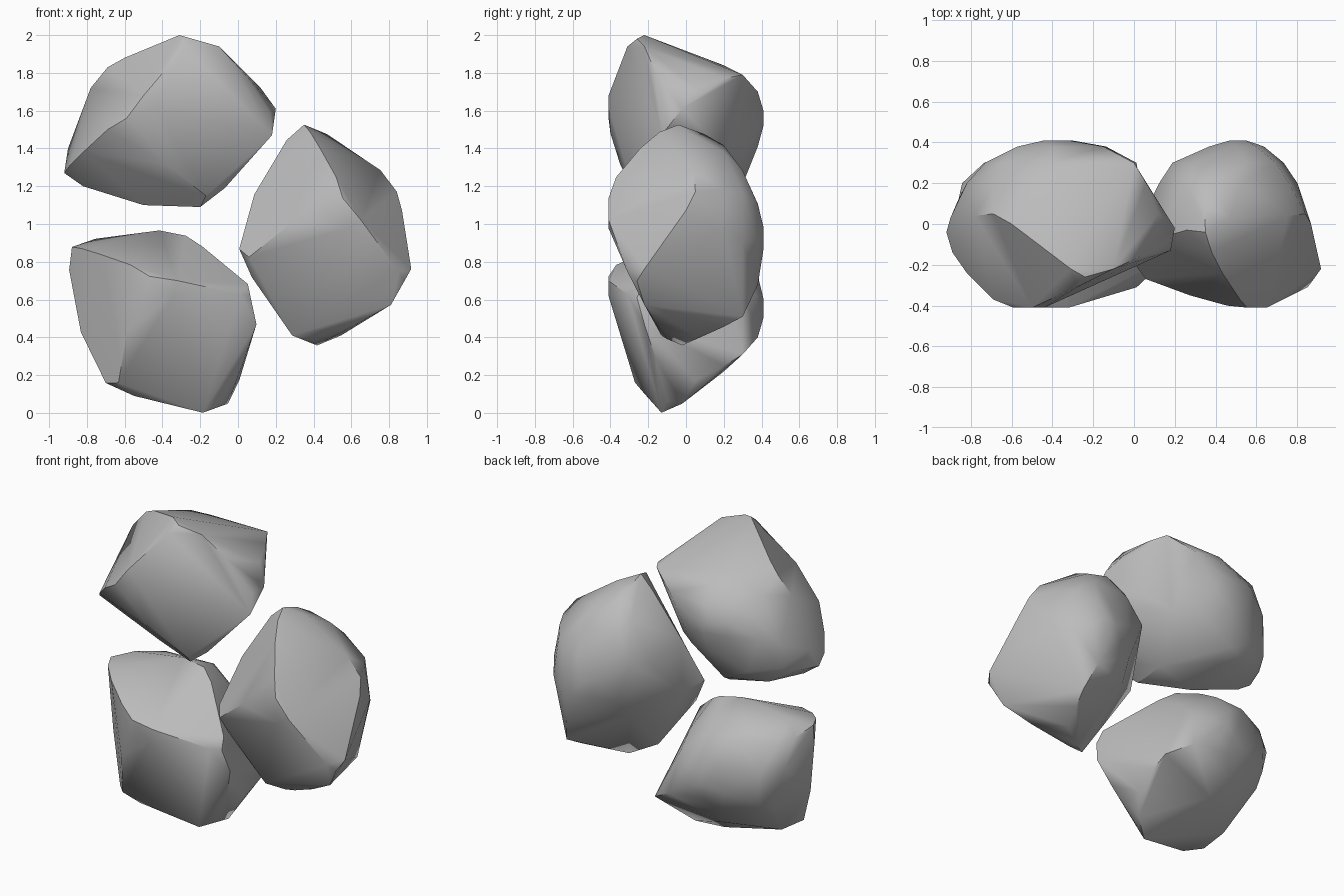
import bpy
import bmesh
from math import radians
from mathutils import Vector

default_cube = bpy.data.objects.get("Cube")
if default_cube:
    bpy.data.objects.remove(default_cube, do_unlink=True)

# Single stone colour
stone_grey = bpy.data.materials.new("stone_grey")
stone_grey.use_nodes = True
colour = (0.5, 0.5, 0.5, 1)
stone_grey.diffuse_color = colour
shader = next(node for node in stone_grey.node_tree.nodes if node.type == "BSDF_PRINCIPLED")
shader.inputs["Base Color"].default_value = colour
shader.inputs["Roughness"].default_value = 0.8

# Corners of the chiselled front facets, in hundredths (x, depth, height)
front_corners = [
    # blunt nose
    (-19, -41, -1), (-10, -41, 11), (-4, -41, 5), (-10, -40, -9),
    # left ridge and tip
    (-29, -37, -7), (-42, -24, -19), (-49, -14, -26), (-52, -4, -30),
    (-50, 3, -17), (-47, 10, -29), (-42, -3, -37),
    # top ridge
    (-38, 4, 15), (-29, 5, 26), (-20, 0, 31), (9, -22, 43),
    (12, -31, 37), (16, -26, 41), (30, -22, 37), (43, -16, 23),
    # right tip
    (52, 5, 15), (60, -2, 4), (57, -10, 2), (58, -13, -10),
    # bottom edge
    (33, -21, -38), (1, -35, -25), (23, -27, -42), (20, -20, -48),
    (-10, -8, -47), (20, 0, -46),
]

# Outlines of the rounded back, keyed by depth: (x, height)
back_outlines = {
    20: [(46, 20), (28, -20), (-5, -42), (-33, -36), (-42, -25),
         (-42, -10), (-28, 18), (-8, 27)],
    30: [(40, 22), (15, -20), (-8, -36), (-25, -28), (-33, -5),
         (-25, 12), (0, 22)],
    38: [(25, 13), (10, -8), (-2, -16), (-15, -5), (-17, 4), (0, 12)],
    41: [(8, 3), (-4, 2), (0, -5)],
}


def build_rock_mesh():
    """Wrap a convex skin around the front corners and the back outlines."""
    corners = list(front_corners)
    for depth, outline in back_outlines.items():
        corners += [(x, depth, height) for x, height in outline]

    bm = bmesh.new()
    for corner in corners:
        bm.verts.new(Vector(corner) / 100)
    hull = bmesh.ops.convex_hull(bm, input=bm.verts[:])
    unused = {item for item in hull["geom_interior"] + hull["geom_unused"]
              if isinstance(item, bmesh.types.BMVert)}
    bmesh.ops.delete(bm, geom=list(unused), context="VERTS")
    # Merge nearly flat triangles into broad facets
    bmesh.ops.dissolve_limit(bm, angle_limit=radians(3),
                             verts=bm.verts[:], edges=bm.edges[:])
    bmesh.ops.recalc_face_normals(bm, faces=bm.faces[:])

    mesh = bpy.data.meshes.new("rock")
    bm.to_mesh(mesh)
    bm.free()
    mesh.materials.append(stone_grey)
    return mesh


def place_rock(name, mesh, x, height, turn):
    """Add one copy of the rock, rolled about the depth axis."""
    rock = bpy.data.objects.new(name, mesh)
    rock.location = (x, 0, height)
    rock.rotation_euler.y = radians(turn)
    bpy.context.collection.objects.link(rock)
    return rock


# Three copies of the same rock, each rolled differently
rock_mesh = build_rock_mesh()
upper_rock = place_rock("upper_rock", rock_mesh, -0.4, 1.57, 0)
side_rock = place_rock("side_rock", rock_mesh, 0.52, 0.95, 103.5)
lower_rock = place_rock("lower_rock", rock_mesh, -0.37, 0.56, 62)

# Soft shading on the back, crisp creases on the front
bpy.ops.object.select_all(action="DESELECT")
upper_rock.select_set(True)
bpy.context.view_layer.objects.active = upper_rock
bpy.ops.object.shade_smooth_by_angle(angle=radians(36))
